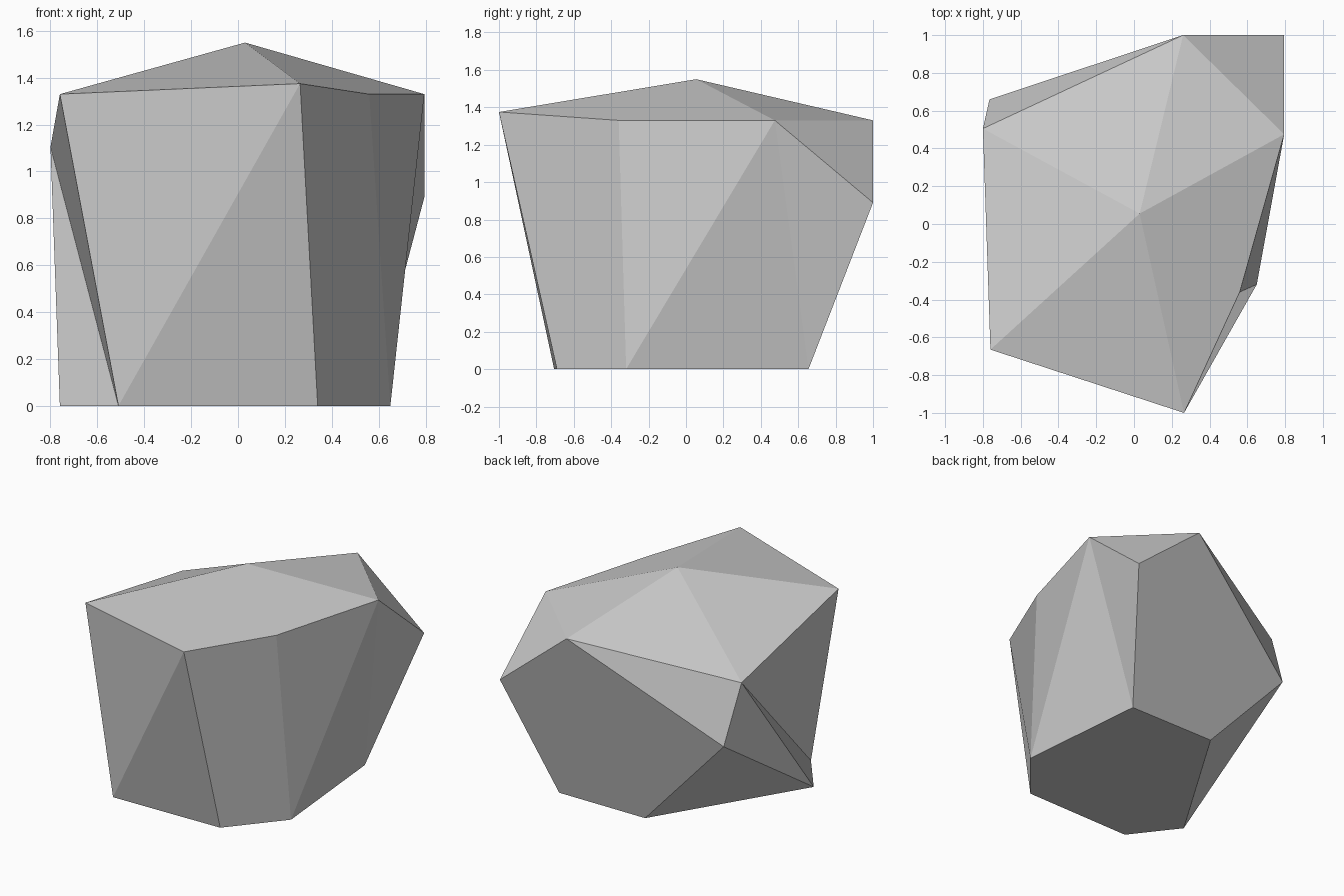
import bpy
import bmesh

# Remove the default cube
default_cube = bpy.data.objects.get("Cube")
if default_cube:
    bpy.data.objects.remove(default_cube, do_unlink=True)

# Stone colour
stone_grey = bpy.data.materials.new("stone_grey")
stone_grey.use_nodes = True
colour = (0.6, 0.6, 0.6, 1)
stone_grey.diffuse_color = colour
stone_grey.node_tree.nodes["Principled BSDF"].inputs["Base Color"].default_value = colour

# Corners of the boulder, named by where they sit
corners = {
    "peak": (0.03, 0.055, 1.55),
    # upper rim
    "rim_front": (0.265, -1.0, 1.375),
    "rim_front_right": (-0.76, -0.665, 1.33),
    "rim_back_right": (-0.8, 0.505, 1.105),
    "rim_back": (0.26, 1.0, 1.33),
    "rim_left": (0.795, 0.475, 1.33),
    "rim_front_left": (0.56, -0.36, 1.33),
    # middle bulges
    "bulge_back_left": (0.795, 1.0, 0.89),
    "bulge_back_right": (-0.765, 0.66, 0.69),
    # foot
    "foot_front_right": (-0.51, -0.705, 0),
    "foot_front_left": (0.34, -0.69, 0),
    "foot_left": (0.65, -0.32, 0),
    "foot_back_left": (0.56, 0.655, 0),
    "foot_back": (-0.13, 0.655, 0),
    "foot_right": (-0.76, -0.38, 0),
}

# Facets, each a loop of corners
facets = [
    # sloping top
    "peak rim_front_right rim_front",
    "peak rim_front rim_front_left rim_left",
    "peak rim_left rim_back",
    "peak rim_back rim_back_right",
    "peak rim_back_right rim_front_right",
    # front
    "rim_front_right foot_front_right rim_front",
    "foot_front_right foot_front_left rim_front",
    # left side
    "rim_front foot_front_left foot_left rim_front_left",
    "rim_front_left foot_left rim_left",
    "rim_left foot_left foot_back_left",
    "rim_left foot_back_left bulge_back_left",
    "rim_left bulge_back_left rim_back",
    # back
    "rim_back bulge_back_left foot_back_left foot_back bulge_back_right",
    "rim_back bulge_back_right rim_back_right",
    "bulge_back_right foot_back foot_right",
    # right side
    "rim_back_right bulge_back_right foot_right",
    "rim_back_right foot_right foot_front_right",
    "rim_back_right foot_front_right rim_front_right",
    # underside
    "foot_front_right foot_right foot_back foot_back_left foot_left foot_front_left",
]

# Build the flat-shaded boulder
bm = bmesh.new()
verts = {name: bm.verts.new(place) for name, place in corners.items()}
for facet in facets:
    bm.faces.new([verts[name] for name in facet.split()])
bmesh.ops.recalc_face_normals(bm, faces=bm.faces)
mesh = bpy.data.meshes.new("boulder")
bm.to_mesh(mesh)
bm.free()
mesh.materials.append(stone_grey)
boulder = bpy.data.objects.new("boulder", mesh)
bpy.context.collection.objects.link(boulder)
